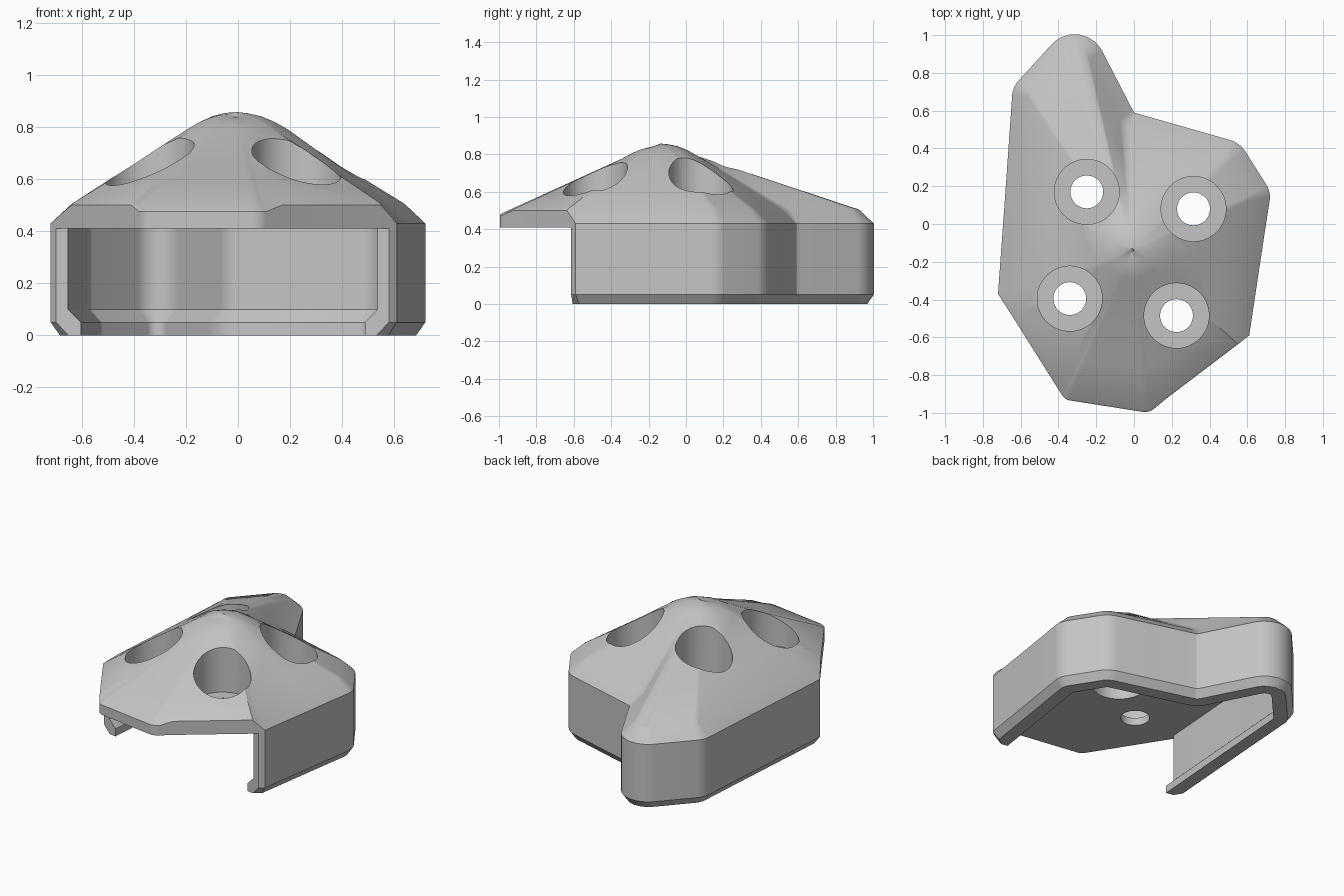
import bpy, bmesh, math
from mathutils import Vector

if "Cube" in bpy.data.objects:
    bpy.data.objects.remove(bpy.data.objects["Cube"], do_unlink=True)

grey = bpy.data.materials.new("plain grey")
grey.use_nodes = True
grey.diffuse_color = (0.55, 0.55, 0.55, 1)
grey.node_tree.nodes["Principled BSDF"].inputs["Base Color"].default_value = grey.diffuse_color

# Outline corners, counter-clockwise: x, y, corner radius, wall top, chamfer inset
WALL, EDGE = (0.43, 0.08), (0.5, 0.01)
front = [(-0.64, -0.495, 0, *EDGE), (-0.41, -0.86, 0, *EDGE),
         (-0.365, -0.93, 0.06, 0.475, 0.01), (0.08, -1.0, 0.08, 0.475, 0.01),
         (0.17, -0.925, 0, *EDGE), (0.55, -0.637, 0, *EDGE)]
back = [(0.61, -0.59, 0, *WALL), (0.67, -0.19, 0, *WALL),
        (0.725, 0.17, 0.12, *WALL), (0.56, 0.43, 0.15, *WALL),
        (0.28, 0.51, 0, *WALL), (0, 0.59, 0.02, *WALL),
        (-0.277, 1.125, 0.163, *WALL), (-0.642, 0.725, 0.13, *WALL),
        (-0.68, 0.18, 0, *WALL), (-0.72, -0.37, 0, *WALL)]


def ring(corners, insets):
    """Offset the outline inwards, then round its corners."""
    pts = [Vector(c[:2]) for c in corners]
    n = len(pts)
    moved, reflex = [], []
    for i, p in enumerate(pts):
        e = (p - pts[i - 1]).normalized()
        f = (pts[(i + 1) % n] - p).normalized()
        m = Vector((-e.y - f.y, e.x + f.x))
        moved.append(p + m * (insets[i] / (1 + e.dot(f))))
        reflex.append(e.x * f.y - e.y * f.x < 0)
    out = []
    for i, p in enumerate(moved):
        r = corners[i][2]
        if not r:
            out.append(p)
            continue
        r = r + insets[i] if reflex[i] else max(r - insets[i], 0.01)
        u = (moved[i - 1] - p).normalized()
        v = (moved[(i + 1) % n] - p).normalized()
        h = math.acos(u.dot(v)) / 2
        c = p + (u + v).normalized() * (r / math.sin(h))
        s, e = p + u * (r / math.tan(h)) - c, p + v * (r / math.tan(h)) - c
        out += [c + s.lerp(e, k / 8).normalized() * r for k in range(9)]
    return out


def loft(name, rings):
    """Skin a stack of 3D rings and cap both ends."""
    bm = bmesh.new()
    loops = [[bm.verts.new(p) for p in r] for r in rings]
    n = len(loops[0])
    for a, b in zip(loops, loops[1:]):
        for i in range(n):
            j = (i + 1) % n
            bm.faces.new((a[i], a[j], b[j], b[i]))
    bm.faces.new(loops[0][::-1])
    bm.faces.new(loops[-1])
    bmesh.ops.recalc_face_normals(bm, faces=bm.faces)
    mesh = bpy.data.meshes.new(name)
    bm.to_mesh(mesh)
    bm.free()
    mesh.materials.append(grey)
    ob = bpy.data.objects.new(name, mesh)
    bpy.context.collection.objects.link(ob)
    return ob


def level(points, z):
    return [Vector((p[0], p[1], z)) for p in points]


def circle(x, y, r, count=48):
    return [(x + r * math.cos(math.tau * k / count),
             y + r * math.sin(math.tau * k / count)) for k in range(count)]


def cut(target, cutter):
    mod = target.modifiers.new("cut", "BOOLEAN")
    mod.operation, mod.solver, mod.object = "DIFFERENCE", "EXACT", cutter
    bpy.context.view_layer.objects.active = target
    bpy.ops.object.modifier_apply(modifier=mod.name)
    bpy.data.objects.remove(cutter, do_unlink=True)


# Shell: chamfered foot, upright wall, chamfer, sloped roof and domed peak
corners = front + back
spread = [c for c in corners for _ in range(9 if c[2] else 1)]
outline = ring(corners, [0] * len(corners))
foot = level(ring(corners, [0.035] * len(corners)), 0)
wall_top = [Vector((p.x, p.y, c[3])) for p, c in zip(outline, spread)]
eaves = [Vector((p.x, p.y, c[3] + 0.94 * c[4]))
         for p, c in zip(ring(corners, [c[4] for c in corners]), spread)]
peak = Vector((-0.01, -0.14))


def dome(radius, z):
    result = []
    for p in eaves:
        d = (p.xy - peak).normalized()
        q = peak + d * radius
        result.append(Vector((q.x, q.y, z - 0.015 * max(0, -d.y))))
    return result


shoulder = dome(0.2, 0.793)
roof = [[a.lerp(b, t) for a, b in zip(eaves, shoulder)] for t in (0.33, 0.67)]
shell = loft("shell", [foot, level(outline, 0.05), wall_top, eaves, *roof, shoulder,
                       dome(0.15, 0.821), dome(0.1, 0.842), dome(0.05, 0.853),
                       dome(0.01, 0.857)])

# Hollow underneath, with an inward lip along the bottom of the wall
inside = back + [(-0.78, -1.1, 0), (0.52, -1.2, 0)]
wide = ring(inside, [0.07] * len(inside))
narrow = ring(inside, [0.12] * len(inside))
cut(shell, loft("hollow", [level(narrow, -0.1), level(narrow, 0.05),
                           level(wide, 0.1), level(wide, 0.41)]))

# Open front below the overhanging roof edge
opening = [(-0.9, -0.37), (-0.9, -1.3), (0.8, -1.3), (0.8, -0.65)]
cut(shell, loft("opening", [level(opening, -0.1), level(opening, 0.41)]))

# Four stepped bolt holes around the peak
for x, y in ((-0.25, 0.17), (0.315, 0.08), (-0.34, -0.395), (0.225, -0.485)):
    bore, seat = circle(x, y, 0.087), circle(x, y, 0.172)
    cut(shell, loft("bolt_hole", [level(bore, 0.2), level(bore, 0.46),
                                  level(seat, 0.46), level(seat, 1.2)]))

# Blind socket under the peak
socket = circle(-0.015, -0.155, 0.165)
cut(shell, loft("socket", [level(socket, 0.2), level(socket, 0.6)]))

bpy.ops.object.select_all(action="DESELECT")
shell.select_set(True)
bpy.context.view_layer.objects.active = shell
bpy.ops.object.shade_smooth_by_angle(angle=math.radians(25))
